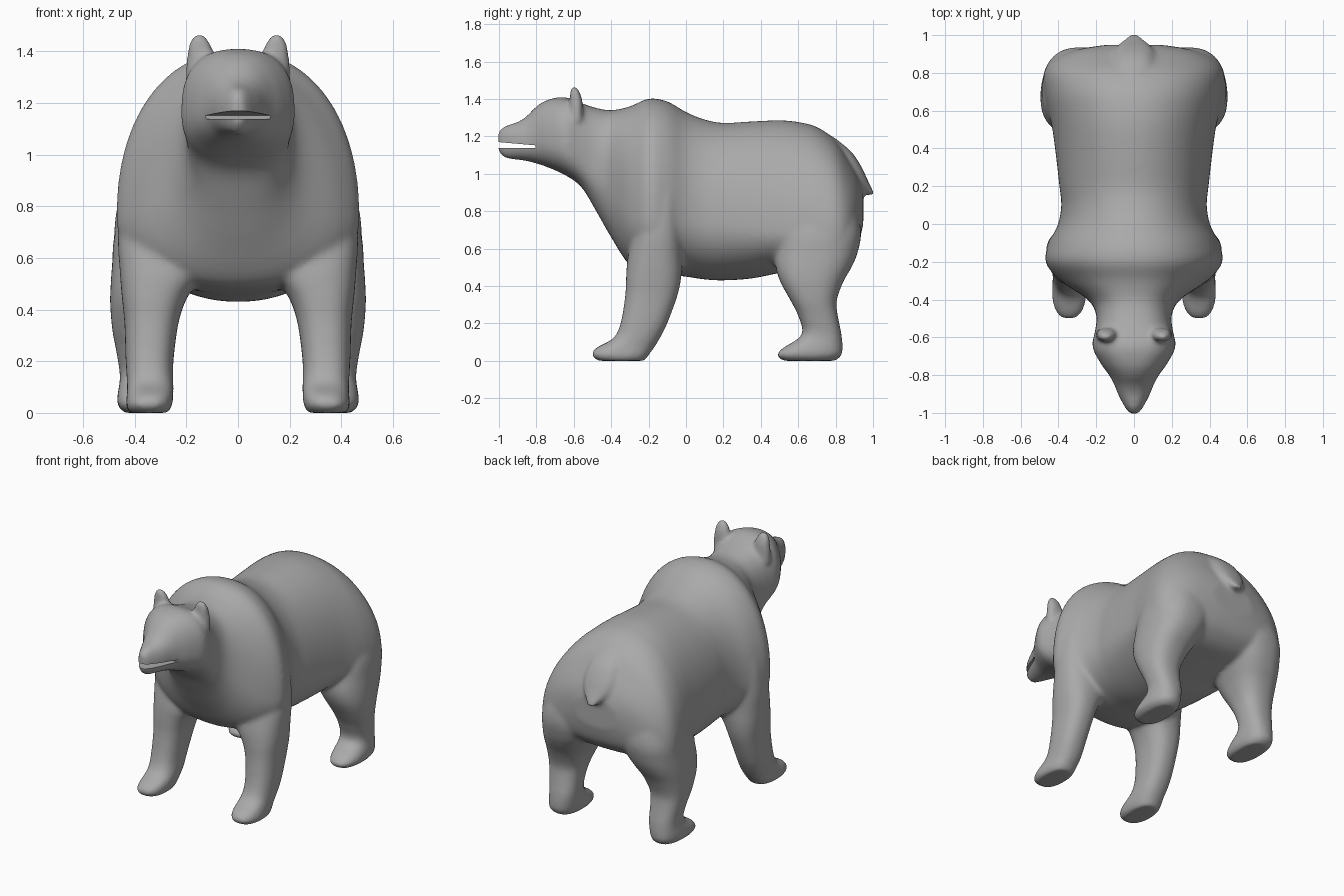
import bpy, bmesh, math
from mathutils import Vector

cube = bpy.data.objects.get("Cube")
if cube:
    bpy.data.objects.remove(cube, do_unlink=True)

# Single fur colour
GREY = (0.4, 0.4, 0.4, 1)
fur = bpy.data.materials.new("grey_fur")
fur.use_nodes = True
fur.diffuse_color = GREY
fur.node_tree.nodes["Principled BSDF"].inputs["Base Color"].default_value = GREY


def power(v, p):
    return math.copysign(abs(v) ** p, v)


def refine(rows, steps=4):
    """Smoothly interpolate the stations of a loft."""
    out = []
    for i in range(len(rows) - 1):
        quad = [Vector(rows[max(0, min(len(rows) - 1, i + k))]) for k in (-1, 0, 1, 2)]
        a, b, c, d = quad
        for s in range(steps):
            t = s / steps
            out.append(b + 0.5 * t * (c - a + t * (2 * a - 5 * b + 4 * c - d
                                                   + t * (3 * (b - c) + d - a))))
    out.append(Vector(rows[-1]))
    return out


def loft(bm, rows, section, sides=72):
    """Skin a closed tube through the cross-sections of the refined stations."""
    rings = []
    for row in refine(rows):
        ring = []
        for i in range(sides):
            angle = 2 * math.pi * i / sides
            ring.append(bm.verts.new(section(row, math.cos(angle), math.sin(angle))))
        rings.append(ring)
    for a, b in zip(rings, rings[1:]):
        for i in range(sides):
            j = (i + 1) % sides
            bm.faces.new((a[i], a[j], b[j], b[i]))
    bm.faces.new(rings[0])
    bm.faces.new(rings[-1])


def upright(row, c, s):
    """Section across the spine: y, top, bottom, half width, widest height, roundness."""
    y, top, bottom, width, mid, p = row
    reach = top - mid if s > 0 else mid - bottom
    return (width * power(c, p), y, mid + reach * power(s, p))


def level(side):
    """Horizontal section: z, front, back, inner x, outer x."""
    def section(row, c, s):
        z, front, back, inner, outer = row
        x = (inner + outer) / 2 + (outer - inner) / 2 * power(c, 0.82)
        y = (front + back) / 2 + (back - front) / 2 * power(s, 0.82)
        return (side * x, y, z)
    return section


def make_object(name, bm):
    bmesh.ops.recalc_face_normals(bm, faces=bm.faces[:])
    mesh = bpy.data.meshes.new(name)
    bm.to_mesh(mesh)
    bm.free()
    mesh.materials.append(fur)
    obj = bpy.data.objects.new(name, mesh)
    bpy.context.collection.objects.link(obj)
    return obj


# Head and muzzle, nose to neck
head = [
    (-1.005, 1.225, 1.12, 0.02, 1.18, 0.9),
    (-0.97, 1.255, 1.085, 0.048, 1.17, 0.9),
    (-0.9, 1.277, 1.075, 0.085, 1.17, 0.9),
    (-0.85, 1.31, 1.068, 0.105, 1.17, 0.9),
    (-0.8, 1.36, 1.055, 0.132, 1.18, 0.9),
    (-0.74, 1.395, 1.035, 0.175, 1.18, 0.85),
    (-0.65, 1.41, 0.995, 0.22, 1.17, 0.8),
    (-0.56, 1.378, 0.93, 0.205, 1.12, 0.77),
]
# Neck, shoulders, barrel and rump
torso = [
    (-0.48, 1.352, 0.8, 0.2, 1.06, 0.8),
    (-0.4, 1.34, 0.66, 0.245, 0.93, 0.85),
    (-0.3, 1.36, 0.51, 0.39, 0.78, 0.92),
    (-0.2, 1.402, 0.475, 0.469, 0.76, 0.92),
    (-0.1, 1.387, 0.46, 0.448, 0.76, 0.92),
    (0, 1.33, 0.45, 0.402, 0.75, 0.95),
    (0.1, 1.29, 0.435, 0.385, 0.74, 0.95),
    (0.2, 1.272, 0.43, 0.395, 0.73, 0.96),
    (0.35, 1.28, 0.44, 0.412, 0.71, 0.97),
    (0.5, 1.286, 0.47, 0.432, 0.69, 0.97),
    (0.6, 1.277, 0.49, 0.455, 0.67, 0.97),
    (0.7, 1.25, 0.51, 0.475, 0.66, 0.96),
    (0.8, 1.18, 0.53, 0.478, 0.66, 0.95),
    (0.87, 1.08, 0.57, 0.432, 0.68, 0.95),
    (0.92, 0.99, 0.63, 0.32, 0.73, 0.9),
    (0.948, 0.92, 0.73, 0.15, 0.82, 0.9),
]
front_leg = [
    (0, -0.47, -0.22, 0.27, 0.42),
    (0.03, -0.505, -0.2, 0.255, 0.435),
    (0.07, -0.48, -0.17, 0.25, 0.43),
    (0.12, -0.39, -0.14, 0.25, 0.43),
    (0.2, -0.35, -0.1, 0.25, 0.435),
    (0.35, -0.325, -0.045, 0.23, 0.44),
    (0.45, -0.32, -0.025, 0.195, 0.45),
    (0.55, -0.312, -0.018, 0.13, 0.458),
    (0.7, -0.28, -0.018, 0.1, 0.465),
    (0.9, -0.24, -0.025, 0.1, 0.445),
    (1.1, -0.2, -0.05, 0.1, 0.38),
]
hind_leg = [
    (0, 0.52, 0.8, 0.29, 0.44),
    (0.03, 0.485, 0.832, 0.275, 0.467),
    (0.07, 0.52, 0.837, 0.27, 0.467),
    (0.14, 0.62, 0.832, 0.27, 0.457),
    (0.24, 0.6, 0.812, 0.265, 0.472),
    (0.32, 0.56, 0.805, 0.25, 0.487),
    (0.42, 0.505, 0.84, 0.21, 0.495),
    (0.5, 0.48, 0.885, 0.165, 0.493),
    (0.58, 0.48, 0.918, 0.12, 0.487),
    (0.7, 0.5, 0.935, 0.08, 0.476),
    (0.9, 0.56, 0.89, 0.05, 0.41),
    (1.05, 0.62, 0.82, 0.03, 0.31),
]
ear = [
    (1.28, -0.62, -0.55, 0.08, 0.205),
    (1.38, -0.622, -0.552, 0.092, 0.198),
    (1.43, -0.62, -0.565, 0.105, 0.19),
    (1.455, -0.615, -0.578, 0.122, 0.178),
    (1.468, -0.607, -0.587, 0.138, 0.162),
]
tail = [
    (1.2, 0.68, 0.785, -0.07, 0.07),
    (1.12, 0.74, 0.882, -0.1, 0.1),
    (1.04, 0.78, 0.937, -0.115, 0.115),
    (0.97, 0.84, 0.97, -0.1, 0.1),
    (0.92, 0.89, 0.995, -0.06, 0.06),
    (0.885, 0.975, 1.014, -0.02, 0.02),
]

# Trunk, tail, legs and ears fused into one skin
bm = bmesh.new()
loft(bm, head + torso, upright)
loft(bm, tail, level(1))
for side in (1, -1):
    for rows in (front_leg, hind_leg, ear):
        loft(bm, rows, level(side))
body = make_object("body", bm)
fuse = body.modifiers.new("fuse", "REMESH")
fuse.mode = "VOXEL"
fuse.voxel_size = 0.011
relax = body.modifiers.new("relax", "SMOOTH")
relax.factor = 0.5
relax.iterations = 18

# Mouth opening, a wedge cut through the muzzle
bm = bmesh.new()
bmesh.ops.create_cube(bm, size=1)
for v in bm.verts:
    front = v.co.y < 0
    roof = 1.178 if front else 1.152
    v.co = (v.co.x * 0.6, -1.1 if front else -0.805, roof if v.co.z > 0 else 1.138)
cutter = make_object("mouth_cutter", bm)
cutter.hide_render = True
cut = body.modifiers.new("mouth", "BOOLEAN")
cut.operation = "DIFFERENCE"
cut.solver = "EXACT"
cut.object = cutter

# Bake the modifiers and drop the cutter
graph = bpy.context.evaluated_depsgraph_get()
skin = bpy.data.meshes.new_from_object(body.evaluated_get(graph))
body.modifiers.clear()
body.data = skin
skin.name = "body"
skin.materials.clear()
skin.materials.append(fur)
bpy.data.objects.remove(cutter, do_unlink=True)
for poly in skin.polygons:
    poly.material_index = 0

# Smooth shading that keeps the lips crisp
bpy.ops.object.select_all(action="DESELECT")
body.select_set(True)
bpy.context.view_layer.objects.active = body
bpy.ops.object.shade_smooth_by_angle(angle=math.radians(50))
